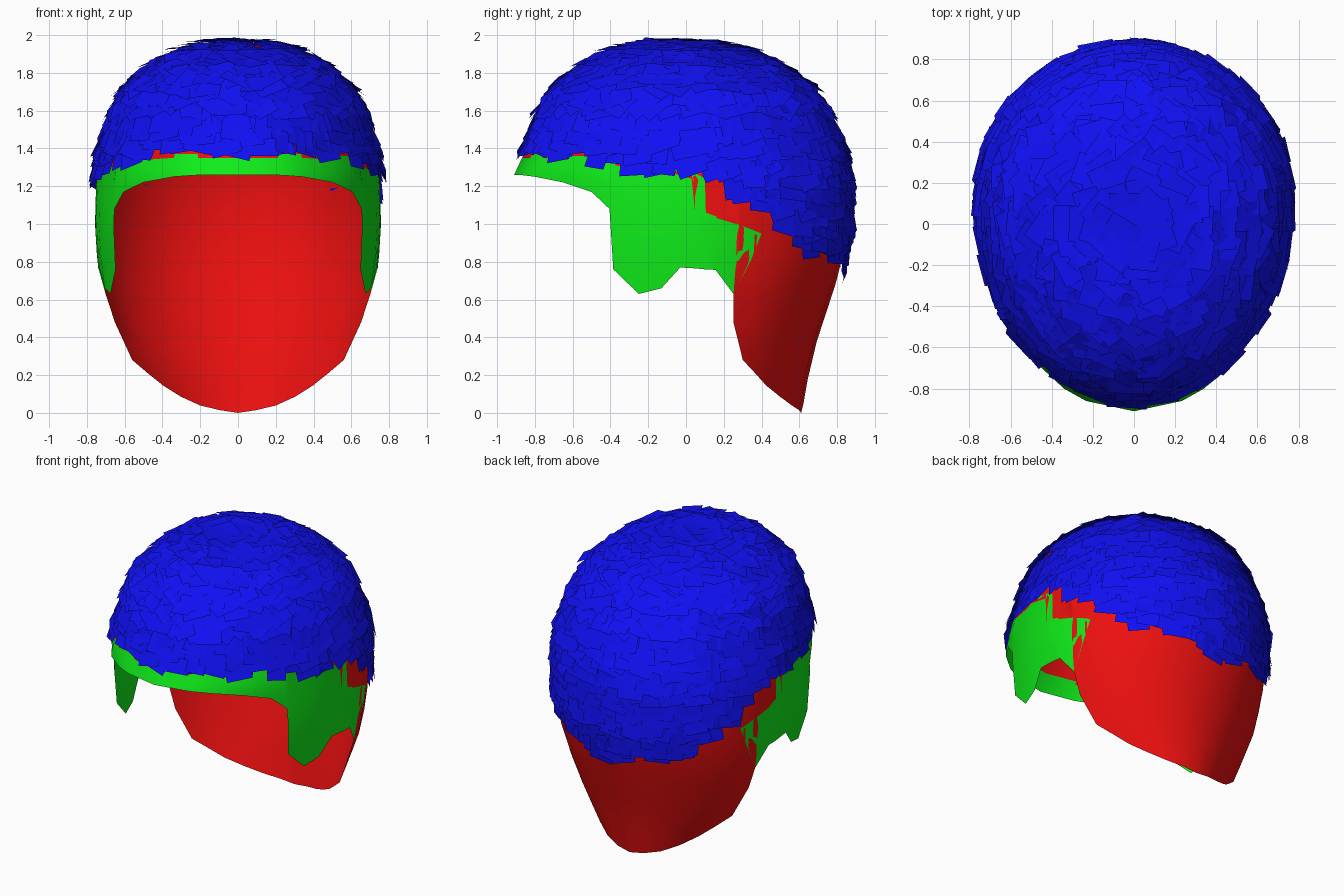
import bpy, math, random
from mathutils import Vector

if "Cube" in bpy.data.objects:
    bpy.data.objects.remove(bpy.data.objects["Cube"])

random.seed(7)

# Head-shaped surface: height, half width, front depth, back depth, centre y
Z = [0, .04, .15, .28, .6, .8, 1.0, 1.26, 1.4, 1.6, 1.73, 1.84, 1.91, 1.95, 1.965]
W = [.4, .43, .5, .6, .715, .745, .757, .75, .725, .66, .58, .45, .32, .17, 0]
F = [-.91] * 8 + [-.845, -.77, -.68, -.54, -.4, -.22, -.05]
B = [.61, .62, .64, .66, .765, .83, .865, .86, .825, .74, .64, .48, .33, .14, -.05]
C = [.1] * 8 + [.08, .05, .02, -.01, -.03, -.05, -.05]
TOP = len(Z) - 1


def lerp(xs, ys, x):
    if x <= xs[0]:
        return ys[0]
    for i in range(len(xs) - 1):
        if x <= xs[i + 1]:
            k = (x - xs[i]) / (xs[i + 1] - xs[i])
            return ys[i] + (ys[i + 1] - ys[i]) * k
    return ys[-1]


ROWS = list(range(len(Z)))


def surf(t, s):
    """Point at angle t (degrees, -90 front, 90 back) and profile position s."""
    t = math.radians(t)
    w, f, b, c, z = (lerp(ROWS, a, s) for a in (W, F, B, C, Z))
    sn = math.sin(t)
    return Vector((w * math.cos(t), c + sn * ((b - c) if sn > 0 else (c - f)), z))


def row_of(z):
    return lerp(Z, ROWS, z)


def angle(y):
    """Angle on the side wall for a given y."""
    d = (y - .1) / (1.01 if y < .1 else .76)
    return math.degrees(math.asin(max(-1, min(1, d))))


def add_object(name, verts, faces, color):
    me = bpy.data.meshes.new(name)
    me.from_pydata([tuple(v) for v in verts], [], faces)
    ob = bpy.data.objects.new(name, me)
    bpy.context.collection.objects.link(ob)
    mat = bpy.data.materials.new(name + "_colour")
    mat.diffuse_color = color
    mat.use_nodes = True
    mat.node_tree.nodes["Principled BSDF"].inputs["Base Color"].default_value = mat.diffuse_color
    me.materials.append(mat)
    return ob


def strip_object(name, columns, heights, color):
    """Half shell made of vertical columns, mirrored across x."""
    verts, faces, n = [], [], 0
    for t, lo, hi in columns:
        col = heights(lo, hi)
        n = len(col)
        verts += [surf(t, s) for s in col]
    for i in range(len(columns) - 1):
        for j in range(n - 1):
            a = i * n + j
            faces.append((a, a + n, a + n + 1, a + 1))
    ob = add_object(name, verts, faces, color)
    m = ob.modifiers.new("Mirror", 'MIRROR')
    m.use_axis[0] = True
    m.merge_threshold = .001
    bpy.ops.object.select_all(action='DESELECT')
    ob.select_set(True)
    bpy.context.view_layer.objects.active = ob
    bpy.ops.object.shade_smooth_by_angle(angle=math.radians(40))
    return ob


# Green brow band and side tabs: (y, lower z, upper z)
band = [(-.86, 1.258, 1.37), (-.8, 1.25, 1.37), (-.65, 1.22, 1.36), (-.5, 1.17, 1.36),
        (-.405, 1.08, 1.33), (-.4, 1.0, 1.33), (-.385, .76, 1.32), (-.25, .63, 1.29),
        (-.13, .66, 1.29), (-.03, .77, 1.29), (.05, .765, 1.27), (.1, .76, 1.24),
        (.105, .76, 1.06), (.16, .757, 1.04), (.27, .63, 1.0), (.35, .8, .97), (.4, .945, .95)]
green_cols = [(-90, 1.26, 1.37)] + [(angle(y), lo, hi) for y, lo, hi in band]
strip_object("brow_band", green_cols,
             lambda lo, hi: [row_of(lo + (hi - lo) * k / 4) for k in range(5)],
             (.005, .85, .01, 1))

# Red under-shell with neck guard at the back
red = [(a, lo) for a, lo in zip((-90, -75, -62, -48, -36, -28, -20, -12),
                                (1.35, 1.35, 1.35, 1.34, 1.33, 1.31, 1.28, 1.28))]
red += [(-4, 1.24), (-3, 1.07), (5, 1.03), (12.5, 1.0), (13, .63), (14, .48), (21, .28),
        (29, .21), (37, .145), (49, .085), (62, .04), (76, .015), (90, 0)]


def shell_rows(lo, hi):
    a, b = row_of(lo), row_of(1.36)
    return [a + (b - a) * k / 7 for k in range(8)] + list(range(8, TOP + 1))[1:]


strip_object("neck_shell", [(t, lo, 2) for t, lo in red], shell_rows, (.85, .005, .005, 1))

# Blue overlapping shingles over the dome
HEM_T = [-90, -50, -36, -20, 0, 15, 27, 36, 58, 90]
HEM_Z = [1.34, 1.32, 1.3, 1.24, 1.22, 1.13, 1.0, .88, .78, .71]
verts, faces = [], []


def shingle(t, s):
    p = surf(t, s)
    down = (surf(t, s - .05) - surf(t, s + .05)).normalized()
    side = surf(t + 1, s) - surf(t - 1, s)
    side = (side - down * side.dot(down)).normalized()
    nrm = down.cross(side).normalized()
    yaw = math.radians(random.uniform(-1, 1) * (16 if s < 9 else 45))
    d = down * math.cos(yaw) + side * math.sin(yaw)
    e = side * math.cos(yaw) - down * math.sin(yaw)
    h, w = random.uniform(.075, .1), random.uniform(.06, .09)
    lift, twist = random.uniform(.012, .026), random.uniform(-.006, .006)
    base = p + nrm * random.uniform(.012, .02)
    n = len(verts)
    for u, v in ((-1, 1), (1, 1), (1, -1), (-1, -1)):
        q = base + e * (w * u) + d * (h * v) + nrm * (lift * v * .6 + twist * u)
        q.z = min(q.z, 2.0)
        q.y = min(q.y, .91)
        verts.append(q)
    faces.append((n, n + 1, n + 2, n + 3))


s = TOP - .3
while s > 4.3:
    ring = [surf(t, s) for t in range(0, 361, 15)]
    length = sum((b - a).length for a, b in zip(ring, ring[1:]))
    count = max(5, round(length / .085))
    start = random.uniform(0, 360)
    for k in range(count):
        t = start + (k + random.uniform(-.3, .3)) * 360 / count
        ss = min(TOP - .2, s + random.uniform(-.12, .12))
        fold = math.degrees(math.asin(math.sin(math.radians(t))))
        if surf(t, ss).z > lerp(HEM_T, HEM_Z, fold) + .075:
            shingle(t, ss)
    # step down by an even arc length along the profile
    s -= .2 * .065 / (surf(0, s) - surf(0, s - .2)).length

add_object("shingle_cover", verts, faces, (.005, .005, .9, 1))
